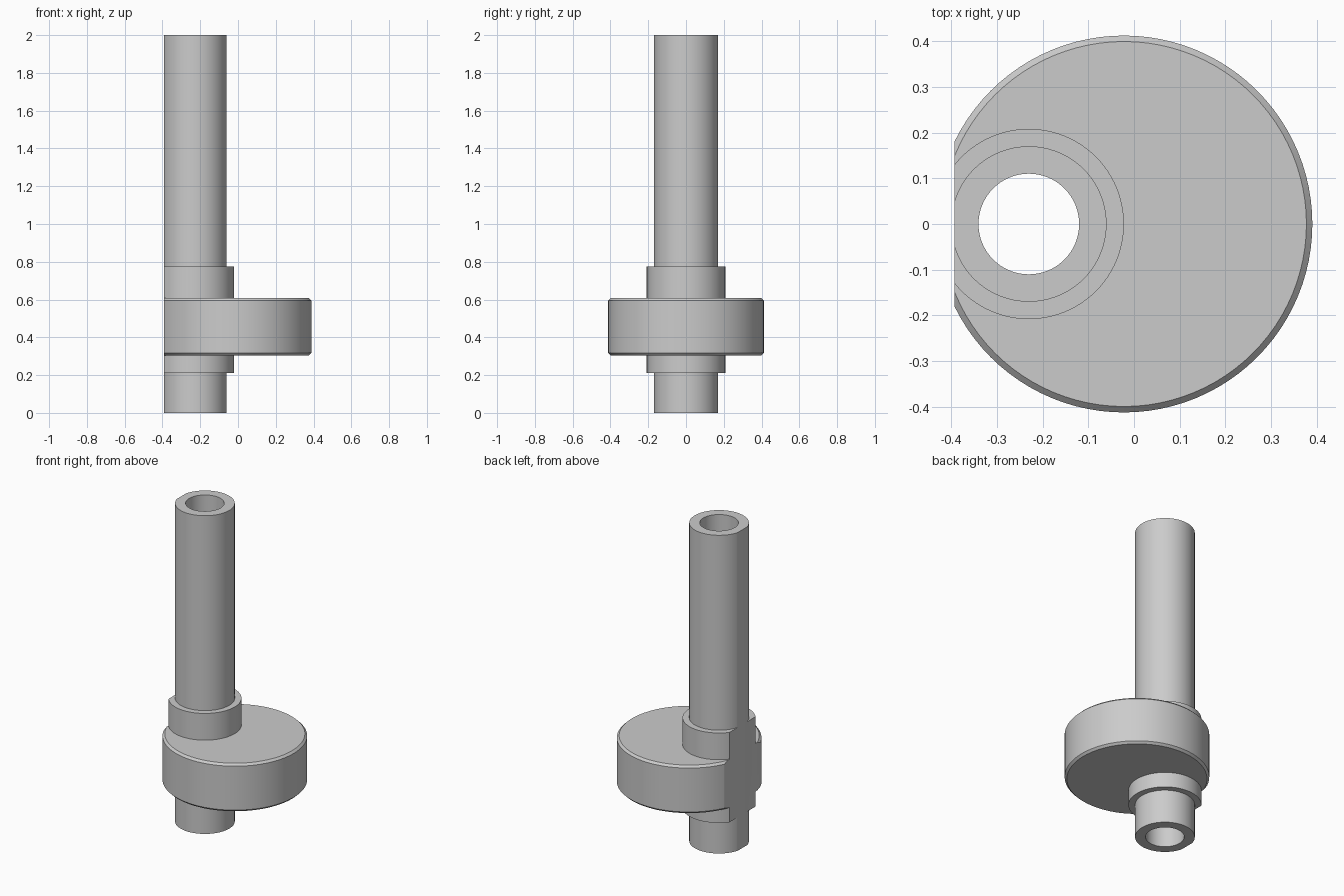
import bpy
import bmesh
import math

cube = bpy.data.objects.get("Cube")
if cube:
    bpy.data.objects.remove(cube, do_unlink=True)

SHAFT_X = -0.23
DISC_X = -0.022
FLAT_X = -0.393
SEGMENTS = 96

steel = bpy.data.materials.new("grey_steel")
steel.use_nodes = True
colour = (0.6, 0.6, 0.6, 1)
steel.diffuse_color = colour
steel.node_tree.nodes["Principled BSDF"].inputs["Base Color"].default_value = colour


def add_object(name, bm):
    bmesh.ops.recalc_face_normals(bm, faces=bm.faces[:])
    mesh = bpy.data.meshes.new(name)
    bm.to_mesh(mesh)
    bm.free()
    mesh.materials.append(steel)
    obj = bpy.data.objects.new(name, mesh)
    bpy.context.collection.objects.link(obj)
    return obj


def turned(name, x, profile):
    """Solid of revolution about a vertical axis, from (radius, height) pairs."""
    bm = bmesh.new()
    rings = []
    for r, z in profile:
        angles = [math.tau * i / SEGMENTS for i in range(SEGMENTS)]
        rings.append([bm.verts.new((x + r * math.cos(a), r * math.sin(a), z))
                      for a in angles])
    for low, high in zip(rings, rings[1:]):
        for i in range(SEGMENTS):
            j = (i + 1) % SEGMENTS
            bm.faces.new((low[i], low[j], high[j], high[i]))
    bm.faces.new(rings[0][::-1])
    bm.faces.new(rings[-1])
    return add_object(name, bm)


def combine(target, other, operation):
    """Apply a boolean and discard the second solid."""
    mod = target.modifiers.new(operation, 'BOOLEAN')
    mod.operation = operation
    mod.solver = 'EXACT'
    mod.object = other
    bpy.context.view_layer.objects.active = target
    bpy.ops.object.modifier_apply(modifier=mod.name)
    bpy.data.objects.remove(other, do_unlink=True)


# Stepped shaft with the wider collar around its middle
shaft = turned("eccentric_shaft", SHAFT_X, [
    (0.17, 0), (0.17, 0.21), (0.208, 0.21),
    (0.208, 0.775), (0.17, 0.775), (0.17, 2)])

# Offset disc with chamfered rims
disc = turned("offset_disc", DISC_X, [
    (0.399, 0.305), (0.412, 0.318), (0.412, 0.594), (0.399, 0.607)])
combine(shaft, disc, 'UNION')

# Bore along the full shaft
bore = turned("bore_cutter", SHAFT_X, [(0.11, -0.1), (0.11, 2.1)])
combine(shaft, bore, 'DIFFERENCE')

# Long flat down one side
bm = bmesh.new()
bmesh.ops.create_cube(bm, size=1)
bmesh.ops.scale(bm, vec=(1, 2, 3), verts=bm.verts)
bmesh.ops.translate(bm, vec=(FLAT_X - 0.5, 0, 1), verts=bm.verts)
combine(shaft, add_object("flat_cutter", bm), 'DIFFERENCE')

# Smooth round walls with crisp edges
bpy.ops.object.select_all(action='DESELECT')
shaft.select_set(True)
bpy.context.view_layer.objects.active = shaft
bpy.ops.object.shade_smooth_by_angle(angle=math.radians(30))
